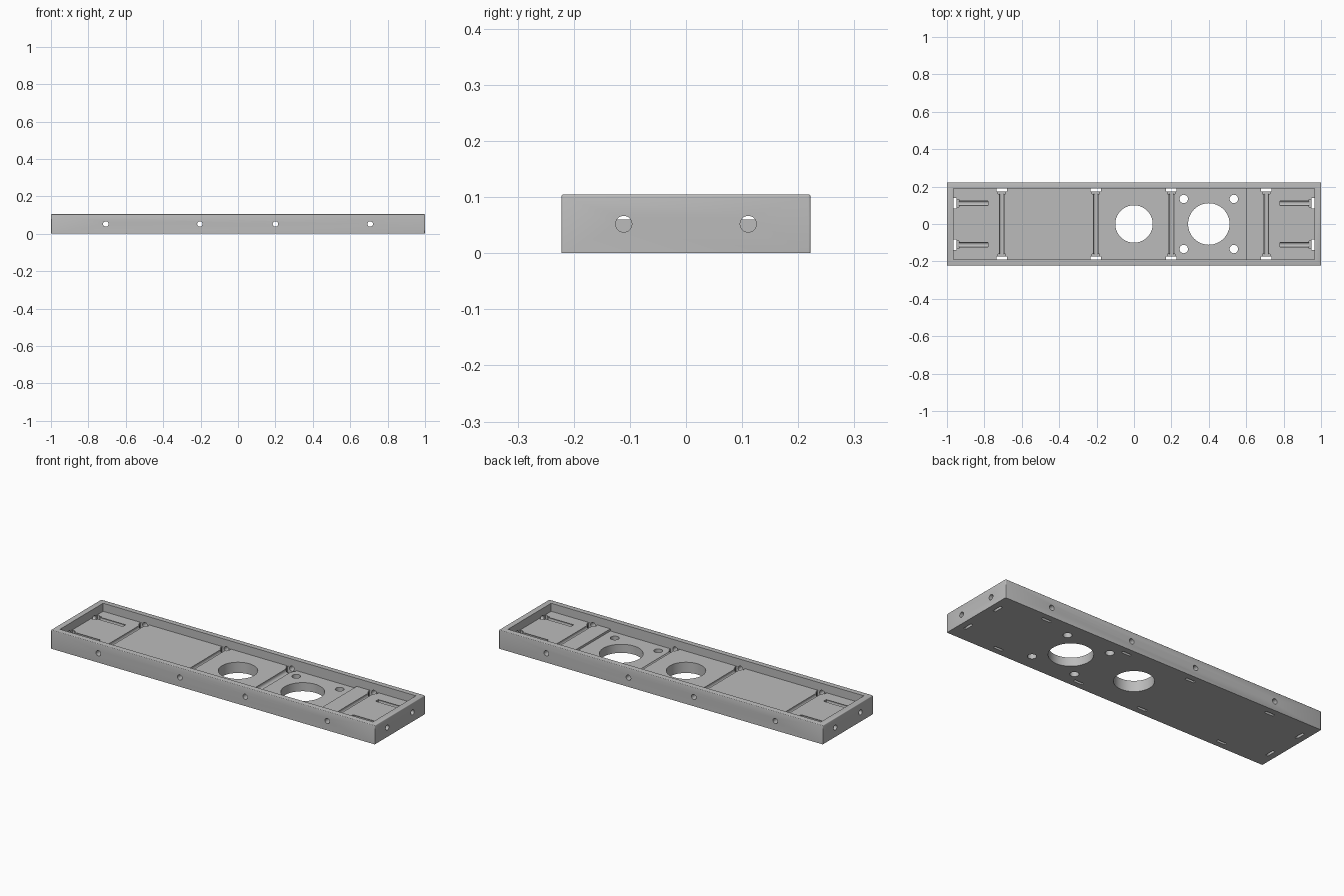
import bpy
import bmesh
from math import pi
from mathutils import Matrix

if "Cube" in bpy.data.objects:
    bpy.data.objects.remove(bpy.data.objects["Cube"])

grey = bpy.data.materials.new("plain grey")
grey.use_nodes = True
grey.diffuse_color = (0.5, 0.5, 0.5, 1)
grey.node_tree.nodes["Principled BSDF"].inputs["Base Color"].default_value = (0.5, 0.5, 0.5, 1)

HX, HY, H = 1.0, 0.222, 0.105      # outer half sizes and height
IX, IY = 0.966, 0.19               # inner half sizes
FLOOR, RECESS = 0.06, 0.048        # floor heights
BOLT_Z, BOLT_R = 0.052, 0.0145


def make_object(name, bm):
    mesh = bpy.data.meshes.new(name)
    bm.to_mesh(mesh)
    bm.free()
    ob = bpy.data.objects.new(name, mesh)
    bpy.context.scene.collection.objects.link(ob)
    mesh.materials.append(grey)
    return ob


def box(name, x0, x1, y0, y1, z0, z1):
    bm = bmesh.new()
    bmesh.ops.create_cube(bm, size=1)
    for v in bm.verts:
        v.co = (x1 if v.co.x > 0 else x0, y1 if v.co.y > 0 else y0, z1 if v.co.z > 0 else z0)
    return make_object(name, bm)


def rod(name, centre, radius, length, axis="Z", sides=32):
    turn = {"X": Matrix.Rotation(pi / 2, 4, "Y"), "Y": Matrix.Rotation(pi / 2, 4, "X"), "Z": Matrix()}
    bm = bmesh.new()
    bmesh.ops.create_cone(bm, cap_ends=True, segments=sides, radius1=radius, radius2=radius,
                          depth=length, matrix=Matrix.Translation(centre) @ turn[axis])
    return make_object(name, bm)


def apply(ob, mod):
    bpy.context.view_layer.objects.active = ob
    bpy.ops.object.modifier_apply(modifier=mod.name)


def cut(ob, cutter):
    cutter.hide_render = True
    mod = ob.modifiers.new("cut", "BOOLEAN")
    mod.operation, mod.solver, mod.object = "DIFFERENCE", "EXACT", cutter
    apply(ob, mod)
    bpy.data.objects.remove(cutter)


# Outer body, eased on its upright and top edges
bm = bmesh.new()
bmesh.ops.create_cube(bm, size=1)
for v in bm.verts:
    v.co = (v.co.x * 2 * HX, v.co.y * 2 * HY, (v.co.z + 0.5) * H)
edges = [e for e in bm.edges if max(v.co.z for v in e.verts) > H / 2]
bmesh.ops.bevel(bm, geom=edges, offset=0.004, segments=3, profile=0.5, affect="EDGES")
tray = make_object("tray", bm)

# Main pocket and lower recess around the large opening
cut(tray, box("pocket", -IX, IX, -IY, IY, FLOOR, 1))
cut(tray, box("recess", 0.2, 0.6, -IY, IY, RECESS, 0.09))

# Round openings through the floor
cut(tray, rod("centre_opening", (0, 0, 0), 0.1, 1, sides=64))
cut(tray, rod("large_opening", (0.4, 0, 0), 0.111, 1, sides=64))
for sx in (-1, 1):
    for sy in (-1, 1):
        cut(tray, rod("screw_hole", (0.4 + sx * 0.134, sy * 0.134, 0), 0.0225, 1))

# Cross bolt channels with nut slots at both ends
for x in (-0.707, -0.204, 0.2, 0.707):
    cut(tray, rod("cross_channel", (x, 0, BOLT_Z), BOLT_R, 1, "Y"))
    for s in (-1, 1):
        y0, y1 = sorted((s * 0.174, s * 0.189))
        cut(tray, box("nut_slot", x - 0.028, x + 0.028, y0, y1, -0.1, 0.085))
        y0, y1 = sorted((s * 0.16, s * 0.18))
        cut(tray, box("nut_relief", x - 0.02, x + 0.02, y0, y1, 0.032, 0.085))

# End bolt channels with nut slots
for sx in (-1, 1):
    for y in (-0.111, 0.111):
        cut(tray, rod("end_channel", (sx * 0.94, y, BOLT_Z), BOLT_R, 0.32, "X"))
        x0, x1 = sorted((sx * 0.95, sx * 0.965))
        cut(tray, box("nut_slot", x0, x1, y - 0.028, y + 0.028, -0.1, 0.085))
        x0, x1 = sorted((sx * 0.936, sx * 0.956))
        cut(tray, box("nut_relief", x0, x1, y - 0.02, y + 0.02, 0.032, 0.085))

# Smooth the round walls and keep the edges sharp
bpy.ops.object.select_all(action="DESELECT")
tray.select_set(True)
bpy.context.view_layer.objects.active = tray
bpy.ops.object.shade_smooth_by_angle(angle=pi / 6)
